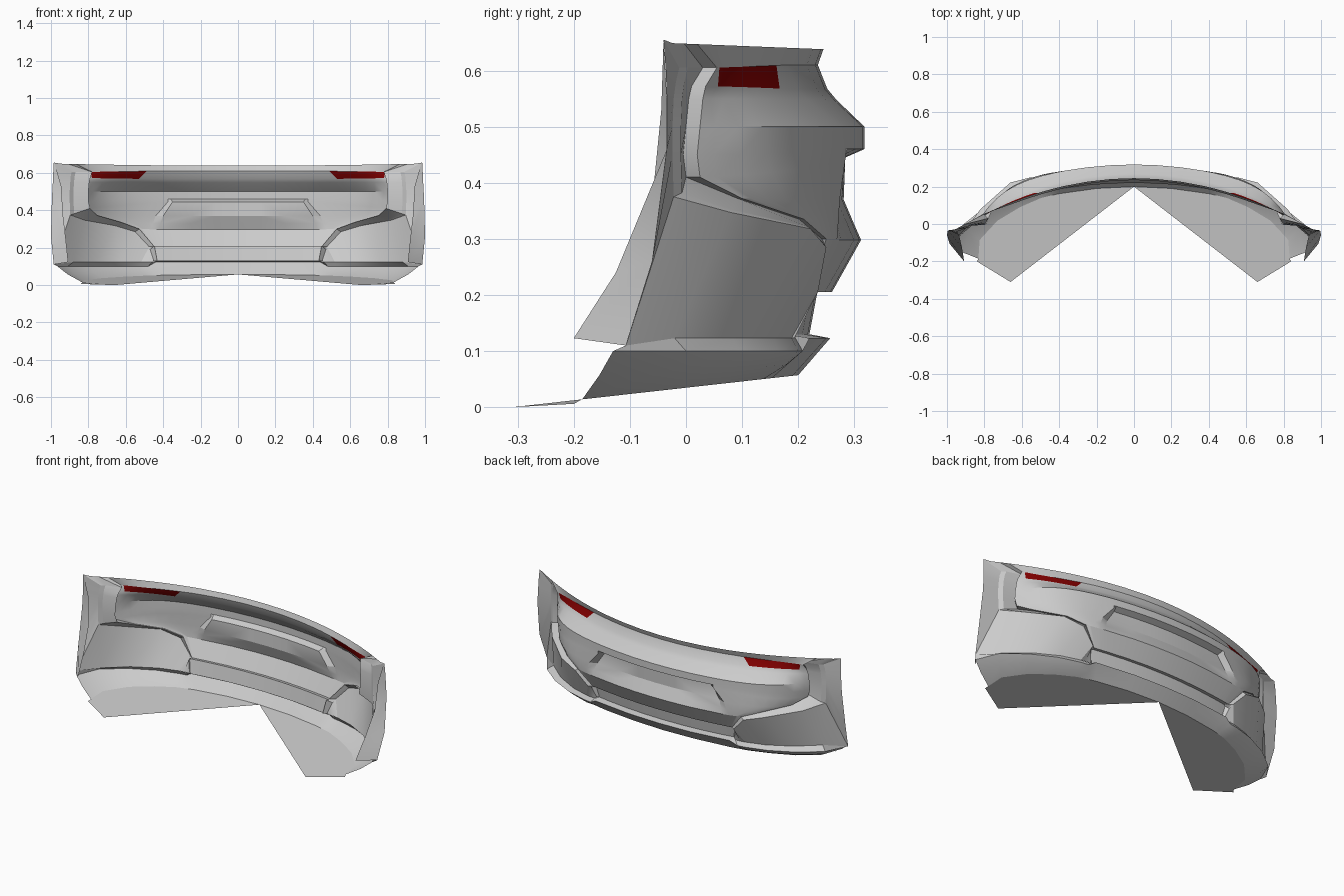
import bpy, bmesh, math
from mathutils import Vector

cube = bpy.data.objects.get("Cube")
if cube:
    bpy.data.objects.remove(cube, do_unlink=True)


def make_material(name, colour):
    mat = bpy.data.materials.new(name)
    mat.use_nodes = True
    mat.diffuse_color = colour
    mat.node_tree.nodes["Principled BSDF"].inputs["Base Color"].default_value = colour
    return mat


GREY = make_material("light grey paint", (0.6, 0.6, 0.6, 1))
RED = make_material("dark red reflector", (0.23, 0.0, 0.0, 1))


def finish(name, bm, outward, smooth=True):
    """Turn a half shell into a mirrored, shaded object facing outward."""
    bmesh.ops.remove_doubles(bm, verts=bm.verts, dist=0.0005)
    bm.normal_update()
    facing = sum(f.normal.dot(outward(f.calc_center_median())) * f.calc_area() for f in bm.faces)
    if facing < 0:
        bmesh.ops.reverse_faces(bm, faces=bm.faces)
    mesh = bpy.data.meshes.new(name)
    bm.to_mesh(mesh)
    bm.free()
    mesh.materials.append(GREY)
    mesh.materials.append(RED)
    obj = bpy.data.objects.new(name, mesh)
    bpy.context.collection.objects.link(obj)
    mirror = obj.modifiers.new("Mirror", "MIRROR")
    mirror.merge_threshold = 0.0005
    bpy.ops.object.select_all(action="DESELECT")
    obj.select_set(True)
    bpy.context.view_layer.objects.active = obj
    if smooth:
        bpy.ops.object.shade_smooth_by_angle(angle=math.radians(22))


def away_from_car(centre):
    return Vector((centre.x, centre.y + 0.4, 0))


def loft(name, lines, is_red=lambda row, col: False):
    """Skin a list of equally long point lines with quads."""
    bm = bmesh.new()
    grid = [[bm.verts.new(p) for p in line] for line in lines]
    for r in range(len(grid) - 1):
        for c in range(len(grid[r]) - 1):
            corners = (grid[r][c], grid[r][c + 1], grid[r + 1][c + 1], grid[r + 1][c])
            face = bm.faces.new(corners)
            face.material_index = int(is_red(r, c))
    finish(name, bm, away_from_car)


# Centre body: height, depth, curvature, then end x, y, z of every row
BODY_ROWS = [
    (.61, .235, .31, .805, .055, .605),
    (.567, .252, .3, .815, .035, .572),
    (.548, .268, .29, .82, .03, .55),
    (.5, .318, .24, .825, .025, .5),
    (.46, .318, .24, .825, .02, .45),
    (.445, .317, .23, .815, .025, .41),
    (.37, .314, .2, .76, .1, .372),
    (.33, .313, .19, .63, .21, .335),
    (.298, .312, .2, .535, .25, .3),
    (.205, .26, .2, .455, .22, .205),
    (.21, .235, .2, .455, .195, .21),
    (.13, .22, .2, .44, .18, .13),
]
# Plate recess: depth, inner and outer side x, share of depth at the inner side
PLATE_RECESS = {
    4: (0, .36, .375, 0), 5: (.033, .35, .375, 1), 6: (.033, .4, .44, .7),
    7: (.015, .415, .455, .7), 8: (0, .42, .455, 0),
}
OUTER = [.18, .35, .5, .65, .77, .88, .96, 1]
LAMP_ROW = 1


def body_row(index):
    z, depth, bend, end_x, end_y, end_z = BODY_ROWS[index]
    wrap = (depth - bend * end_x ** 2 - end_y) / end_x ** 8
    recess, inner, outer, share = PLATE_RECESS.get(index, (0, .365, .42, 0))
    stations = [(0, 0, recess), (.12, 0, recess), (.25, 0, recess),
                (inner, 0, recess * share), (outer, 0, 0)]
    for t in OUTER:
        # Lower lamp edge is shorter than the upper one
        slide = .28 + (t - .18) * .81 if index == LAMP_ROW and t < 1 else t
        stations.append((outer + (end_x - outer) * slide, t, 0))
    return [(x, depth - bend * x ** 2 - wrap * x ** 8 - inset, z + (end_z - z) * t)
            for x, t, inset in stations]


body = [body_row(i) for i in range(len(BODY_ROWS))]
first_lamp = len(body[0]) - len(OUTER)
loft("centre_body", body,
     lambda r, c: r == 0 and first_lamp <= c < first_lamp + len(OUTER) - 2)

# Side panels: raised frame edge around the body, and the outer edge
frame_edge = [
    (.89, -.012, .605), (.895, -.018, .58), (.897, -.022, .55), (.9, -.024, .5),
    (.9, -.024, .45), (.897, -.022, .375), (.82, .08, .347), (.66, .222, .318),
    (.55, .25, .285), (.475, .235, .205), (.47, .21, .19), (.45, .19, .13),
]
outer_edge = [
    (.985, -.04, .655), (.988, -.036, .6), (.99, -.034, .55), (.995, -.034, .46),
    (1, -.06, .26), (.985, -.107, .11), (.88, -.02, .123), (.76, .083, .123),
    (.627, .155, .123), (.518, .188, .123), (.49, .193, .123), (.46, .195, .123),
]
body_edge = [Vector(row[-1]) for row in body]

# Undercut rim of the body, then a groove floor and a wall up to the frame
groove_inner, groove_outer = [], []
for i, (rim, frame) in enumerate(zip(body_edge, frame_edge)):
    upright = i < 6
    cut = .025 if upright else .008
    groove_inner.append(rim - Vector((cut, cut, 0)))
    wall = groove_inner[-1].lerp(Vector(frame), .8)
    if upright:
        wall.y = frame[1] + .015
    groove_outer.append(wall)
loft("frame_groove", [body_edge, groove_inner, groove_outer, frame_edge])
loft("side_panel", [frame_edge, outer_edge])

# Top strip above the body, closing the groove at its end
strip_bottom = body[0] + [groove_inner[0], groove_outer[0], frame_edge[0]]
strip_top = []
for x, y, z in body[0] + [(.84, 0, 0), (.87, 0, 0)]:
    wide = x * (1 + .075 * (x / .8) ** 2)
    strip_top.append((wide, .245 - .3 * wide ** 2, .638 + .012 * wide ** 2))
strip_top.append(outer_edge[0])
loft("top_strip", [strip_top, strip_bottom])

# Flange turning inward at the wheel arch
flange_edge = [(.98, -.04, .65), (.945, -.044, .53), (.935, -.06, .37),
               (.92, -.125, .24), (.908, -.2, .123)]
arch_edge = [outer_edge[0]] + outer_edge[2:6]
loft("arch_flange", [arch_edge, flange_edge])

# Lower valance with its ledge
bottom_y = [(0, .2), (.2, .19), (.4, .162), (.44, .153), (.5, .138),
            (.61, .09), (.73, .018), (.825, -.085), (.832, -.185)]
valance_bottom = [Vector((x, y, (y + .31) * .112)) for x, y in bottom_y]
ledge_inner = [(0, .22, .13), (.2, .212, .13), (.44, .18, .13)]
ledge_inner += [outer_edge[i] for i in (11, 9, 8, 7, 6, 5)]
ledge_outer = [(0, .257, .123), (.2, .25, .123), (.44, .22, .123)]
ledge_outer += [(x, y, .1) for x, y in ((.48, .208), (.53, .2), (.65, .165),
                                        (.79, .095), (.91, 0), (.965, -.13))]
valance_middle = []
for i, (low, high) in enumerate(zip(valance_bottom, ledge_outer)):
    middle = low.lerp(Vector(high), .5)
    bulge = .012 if i > 3 else 0
    valance_middle.append(middle + away_from_car(middle).normalized() * bulge)
loft("lower_valance", [ledge_inner, ledge_outer, valance_middle, valance_bottom])

# Flat floor plates under each corner
bm = bmesh.new()
outline = valance_bottom + [(.84, -.2, .006), (.66, -.31, 0)]
bm.faces.new([bm.verts.new(p) for p in outline])
finish("floor_plate", bm, lambda centre: Vector((0, 0, -1)), smooth=False)
